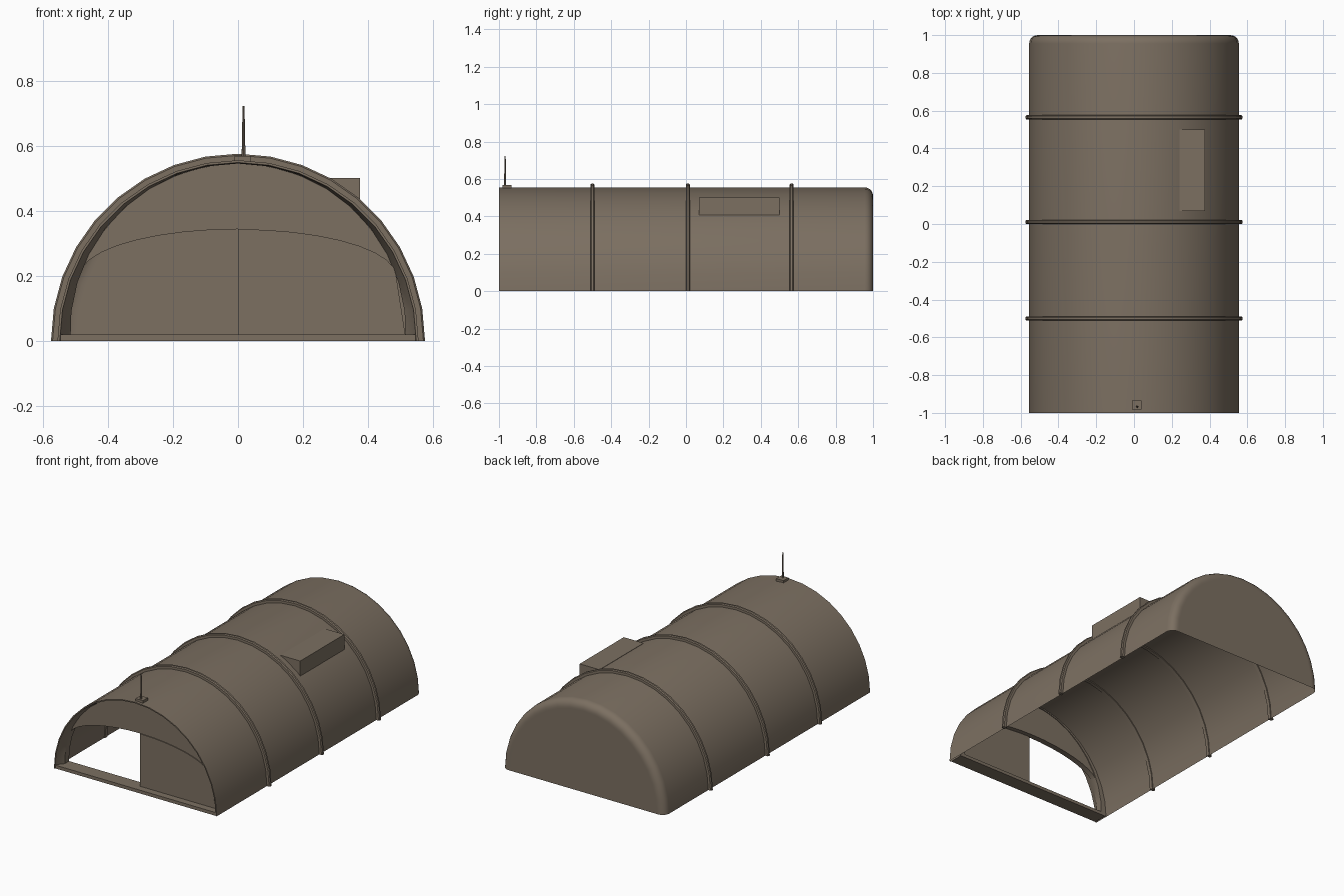
import bpy, bmesh, math
from math import sin, cos, pi, radians

cube = bpy.data.objects.get("Cube")
if cube:
    bpy.data.objects.remove(cube, do_unlink=True)

paint = bpy.data.materials.new("drab_brown")
paint.use_nodes = True
tone = (0.2, 0.16, 0.12, 1)
paint.diffuse_color = tone
paint.node_tree.nodes["Principled BSDF"].inputs["Base Color"].default_value = tone

SEG = 18
R = 0.555
parts = []


def finish(name, bm):
    bmesh.ops.recalc_face_normals(bm, faces=bm.faces)
    mesh = bpy.data.meshes.new(name)
    bm.to_mesh(mesh)
    bm.free()
    mesh.materials.append(paint)
    ob = bpy.data.objects.new(name, mesh)
    bpy.context.collection.objects.link(ob)
    parts.append(ob)
    return ob


def loft(name, rows, closed=False, cap_last=False, cap_ends=False):
    """Bridge rows of equal length with quads."""
    bm = bmesh.new()
    grid = [[bm.verts.new(p) for p in row] for row in rows]
    pairs = list(zip(grid, grid[1:]))
    if closed:
        pairs.append((grid[-1], grid[0]))
    for a, b in pairs:
        for i in range(len(a) - 1):
            bm.faces.new((a[i], a[i + 1], b[i + 1], b[i]))
    if cap_last:
        bm.faces.new(grid[-1])
    if cap_ends:
        bm.faces.new([row[0] for row in grid])
        bm.faces.new([row[-1] for row in grid])
    return finish(name, bm)


def box(name, lo, hi):
    bm = bmesh.new()
    bmesh.ops.create_cube(bm, size=1)
    for v in bm.verts:
        v.co = [l + (c + 0.5) * (h - l) for c, l, h in zip(v.co, lo, hi)]
    return finish(name, bm)


def arch(r, y):
    """Half circle standing on the ground."""
    return [(r * cos(pi * i / SEG), y, r * sin(pi * i / SEG)) for i in range(SEG + 1)]


def inner(y, start=0.0):
    """Inner edge of the front frame, a little higher than a circle."""
    pts = []
    for i in range(SEG + 1):
        t = start + (pi - 2 * start) * i / SEG
        r = 0.515 + 0.03 * sin(t)
        pts.append((r * cos(t), y, r * sin(t)))
    return pts


def low_arch(y):
    """Flattened arch over the doorway."""
    return [(0.486 * cos(pi * i / SEG), y, 0.2 + 0.143 * sin(pi * i / SEG))
            for i in range(SEG + 1)]


# Vaulted shell, open at the front and below, with a rounded back end
bend = 0.045
rows = [arch(R, -1), arch(R, 1 - bend)]
for k in range(1, 6):
    a = k * pi / 10
    rows.append(arch(R - bend + bend * cos(a), 1 - bend + bend * sin(a)))
rows.append(arch(R - bend - 0.01, 1))
loft("vaulted_shell", rows, cap_last=True)

# Raised ribs
for name, y in (("front_rib", -0.5), ("middle_rib", 0.01), ("back_rib", 0.565)):
    w = 0.011
    loft(name, [arch(0.549, y - w), arch(0.57, y - w), arch(0.575, y - w / 2),
                arch(0.575, y + w / 2), arch(0.57, y + w), arch(0.549, y + w)],
         closed=True, cap_ends=True)

# Front frame, lunette wall above the doorway, and sill
loft("front_frame", [arch(R, -1), arch(0.548, -1), arch(0.545, -0.985), inner(-0.95),
                     inner(-0.91), arch(0.552, -0.91)])
start = radians(22.6)
loft("lunette_wall", [inner(-0.95, start), low_arch(-0.95),
                      low_arch(-0.915), inner(-0.915, start)], closed=True)
box("door_sill", (-0.545, -0.998, 0), (0.545, -0.91, 0.02))

# Single closed door leaf on the left half of the doorway
bm = bmesh.new()
outline = [(0, 0.015), (0.515, 0.015)]
outline += [(x, z) for x, _, z in low_arch(0)[:SEG // 2 + 1]]
leaf = bm.faces.new([bm.verts.new((x, -0.955, z)) for x, z in outline])
moved = bmesh.ops.extrude_face_region(bm, geom=[leaf])["geom"]
bmesh.ops.translate(bm, vec=(0, 0.012, 0),
                    verts=[g for g in moved if isinstance(g, bmesh.types.BMVert)])
finish("door_leaf", bm)

# Roof unit
box("roof_unit", (0.24, 0.07, 0.405), (0.375, 0.5, 0.5))

# Antenna
box("antenna_base", (-0.011, -0.982, 0.545), (0.039, -0.934, 0.568))
bm = bmesh.new()
bmesh.ops.create_cone(bm, cap_ends=True, segments=8, radius1=0.006, radius2=0.003, depth=0.16)
bmesh.ops.translate(bm, vec=(0.017, -0.967, 0.642), verts=bm.verts)
finish("antenna_mast", bm)

# Smooth curves, crisp corners
bpy.ops.object.select_all(action="DESELECT")
for ob in parts:
    ob.select_set(True)
bpy.context.view_layer.objects.active = parts[0]
bpy.ops.object.shade_smooth_by_angle(angle=radians(32))
